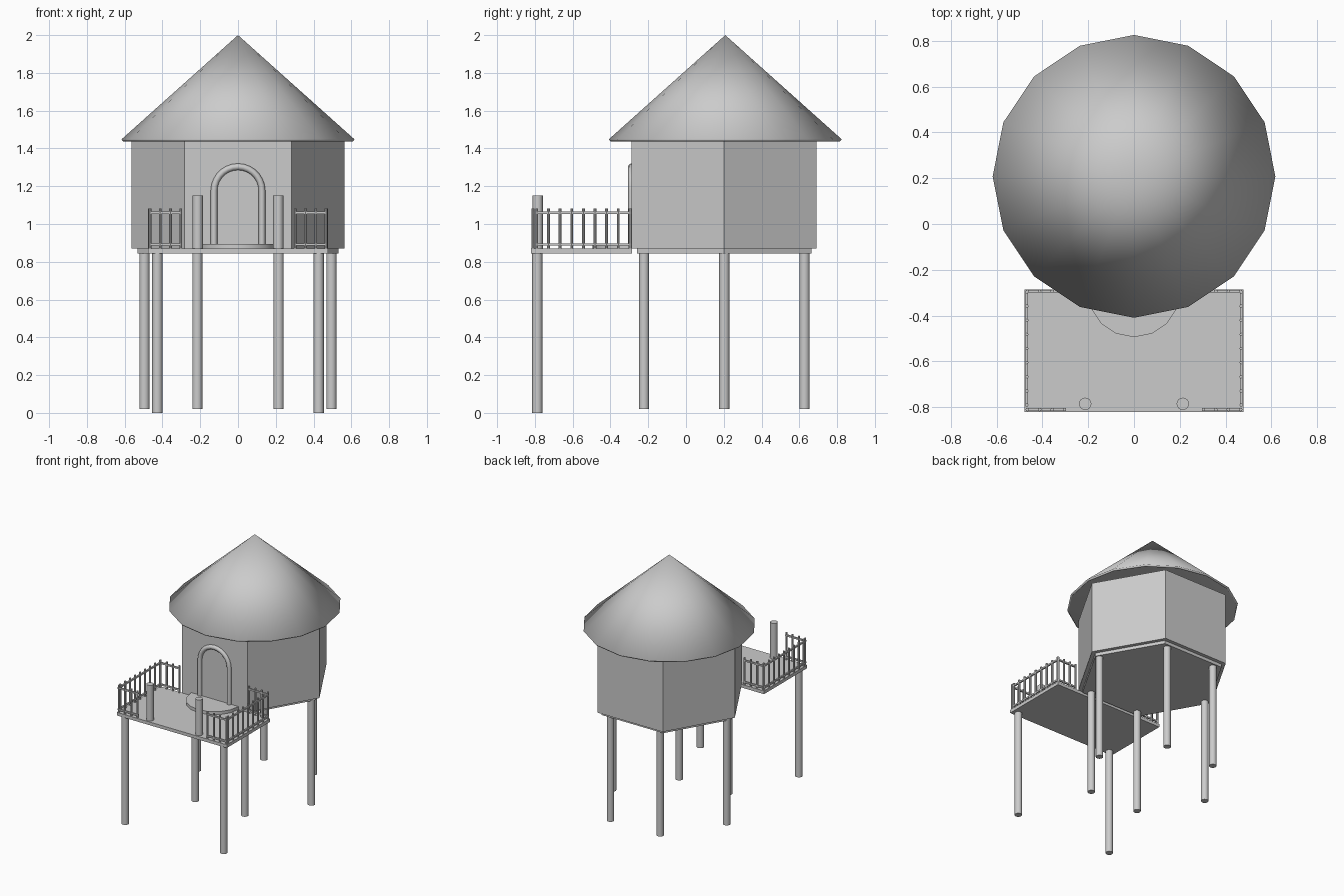
import bpy
from math import pi, sin, cos, radians

if "Cube" in bpy.data.objects:
    bpy.data.objects.remove(bpy.data.objects["Cube"])

CY = 0.205            # hut centre along y
FLOOR = 0.87          # top of floor and deck


def cyl(name, x, y, z0, z1, r, sides=16, smooth=True):
    bpy.ops.mesh.primitive_cylinder_add(vertices=sides, radius=r, depth=z1 - z0,
                                        location=(x, y, (z0 + z1) / 2))
    ob = bpy.context.object
    ob.name = name
    if smooth:
        bpy.ops.object.shade_smooth_by_angle(angle=radians(40))
    return ob


def box(name, x0, x1, y0, y1, z0, z1):
    bpy.ops.mesh.primitive_cube_add(size=1, location=((x0 + x1) / 2, (y0 + y1) / 2, (z0 + z1) / 2))
    ob = bpy.context.object
    ob.name = name
    ob.scale = (x1 - x0, y1 - y0, z1 - z0)
    return ob


def hexagon(name, r, z0, z1):
    ob = cyl(name, 0, CY - 0.003, z0, z1, r, 6, False)
    ob.rotation_euler.z = pi / 6      # corners on the x axis
    return ob


# Hexagonal floor and walls
hexagon("hut_floor", 0.533, 0.845, FLOOR)
hexagon("hut_walls", 0.565, FLOOR, 1.44)

# Thin hollow sixteen-sided roof
bpy.ops.mesh.primitive_cone_add(vertices=16, radius1=0.617, radius2=0, depth=0.552,
                                end_fill_type='NOTHING', location=(0, CY + 0.003, 1.724))
roof = bpy.context.object
roof.name = "roof"
bpy.ops.object.shade_smooth()
shell = roof.modifiers.new("shell", 'SOLIDIFY')
shell.thickness = 0.016
shell.offset = -1

# Hut legs
for x, dy in ((0.495, 0), (0.215, 0.425), (0.215, -0.425)):
    for s in (-1, 1):
        cyl("hut_leg", s * x, CY - 0.002 + dy, 0.02, 0.85, 0.027)

# Deck, its legs and the entrance posts
box("deck", -0.477, 0.477, -0.82, -0.285, 0.845, FLOOR)
for s in (-1, 1):
    cyl("deck_leg", s * 0.427, -0.787, 0, 0.85, 0.027)
    cyl("entrance_post", s * 0.213, -0.785, FLOOR, 1.15, 0.027)


# Railings: two rails plus evenly spaced balusters
def railing(name, a, b, count):
    h = 0.006
    for z in (0.892, 1.06):
        box(name + "_rail", min(a[0], b[0]) - h, max(a[0], b[0]) + h,
            min(a[1], b[1]) - h, max(a[1], b[1]) + h, z - h, z + h)
    for i in range(count):
        t = i / (count - 1)
        x, y = a[0] + (b[0] - a[0]) * t, a[1] + (b[1] - a[1]) * t
        cyl(name + "_baluster", x, y, FLOOR, 1.082, 0.0075, 8)


for s in (-1, 1):
    railing("front_railing", (s * 0.466, -0.81), (s * 0.303, -0.81), 4)
    railing("side_railing", (s * 0.468, -0.79), (s * 0.468, -0.297), 9)
    railing("back_railing", (s * 0.466, -0.294), (s * 0.303, -0.294), 4)

# Arched door frame
curve = bpy.data.curves.new("door_frame", 'CURVE')
curve.dimensions = '3D'
curve.bevel_depth = 0.0175
curve.bevel_resolution = 2
curve.use_fill_caps = True
path = [(-0.127, FLOOR)]
path += [(-0.127 * cos(pi * i / 14), 1.176 + 0.127 * sin(pi * i / 14)) for i in range(15)]
path += [(0.127, FLOOR)]
spline = curve.splines.new('POLY')
spline.points.add(len(path) - 1)
for p, (x, z) in zip(spline.points, path):
    p.co = (x, -0.289, z, 1)
frame = bpy.data.objects.new("door_frame", curve)
bpy.context.collection.objects.link(frame)

# Round doorstep, half hidden in the wall
cyl("doorstep", 0, -0.29, FLOOR, 0.894, 0.204)
